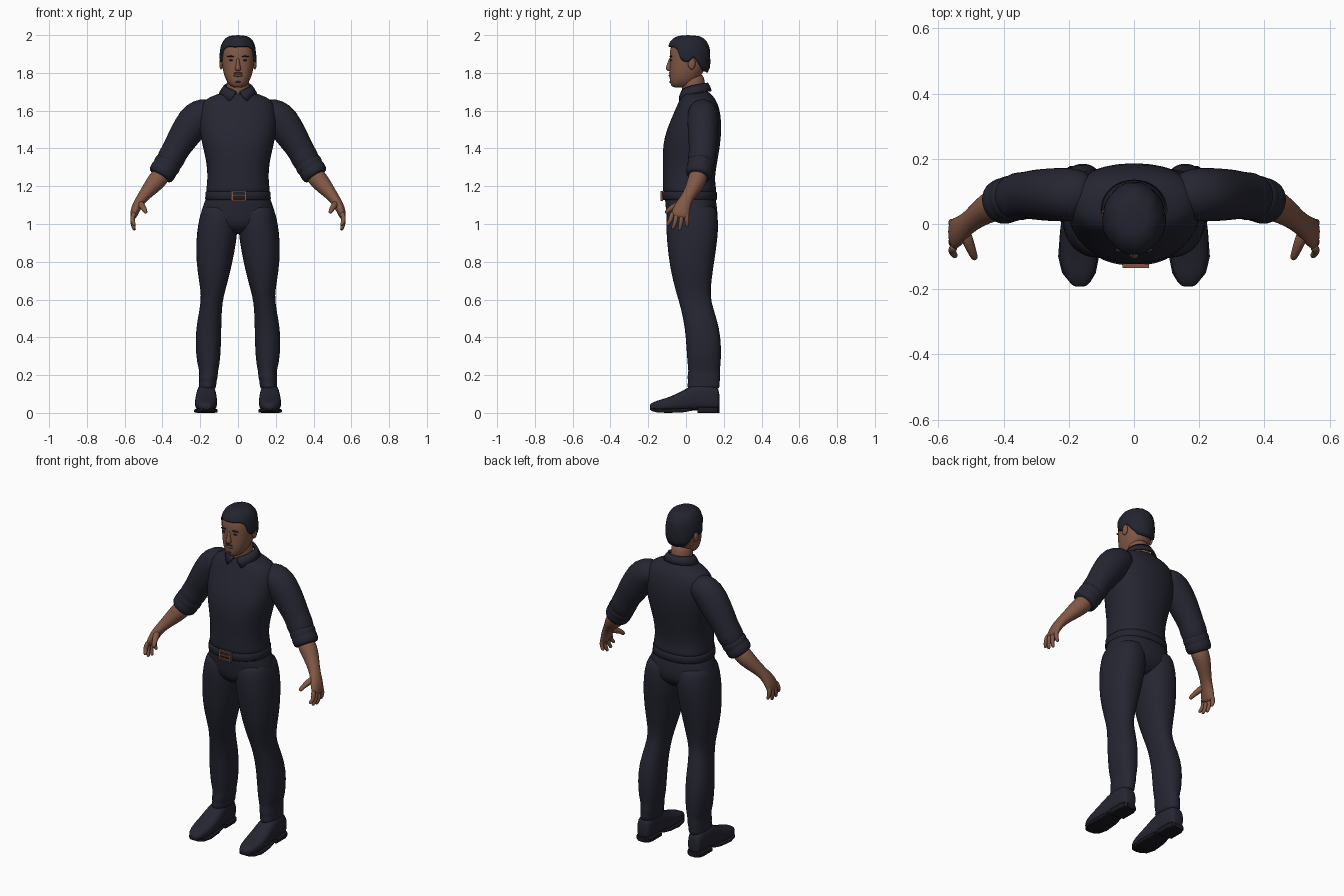
import bpy, bmesh, math
from mathutils import Vector


def material(name, rgb):
    m = bpy.data.materials.new(name)
    m.diffuse_color = (*rgb, 1)
    return m


NAVY = material("navy_cloth", (0.018, 0.019, 0.031))
SKIN = material("brown_skin", (0.225, 0.098, 0.060))
HAIR = material("dark_hair", (0.016, 0.017, 0.027))
SOLE = material("black_sole", (0.010, 0.010, 0.015))
LIPS = material("dark_lips", (0.150, 0.055, 0.040))
BUCKLE = material("copper_buckle", (0.240, 0.085, 0.045))


def finish(name, bm, mat, subsurf=1, smooth=True):
    bmesh.ops.recalc_face_normals(bm, faces=bm.faces)
    me = bpy.data.meshes.new(name)
    bm.to_mesh(me)
    bm.free()
    me.materials.append(mat)
    for p in me.polygons:
        p.use_smooth = smooth
    ob = bpy.data.objects.new(name, me)
    bpy.context.collection.objects.link(ob)
    if subsurf:
        mod = ob.modifiers.new("smooth", "SUBSURF")
        mod.levels = mod.render_levels = subsurf
    return ob


def skin_rings(name, rings, mat, subsurf, smooth=True):
    """Join a list of closed rings into a capped solid."""
    bm = bmesh.new()
    vs = [[bm.verts.new(p) for p in ring] for ring in rings]
    n = len(vs[0])
    for a, b in zip(vs, vs[1:]):
        for i in range(n):
            j = (i + 1) % n
            bm.faces.new((a[i], a[j], b[j], b[i]))
    bm.faces.new(vs[0][::-1])
    bm.faces.new(vs[-1])
    return finish(name, bm, mat, subsurf, smooth)


def oval(n, power):
    for i in range(n):
        t = 2 * math.pi * (i + 0.5) / n
        c, s = math.cos(t), math.sin(t)
        yield (math.copysign(abs(c) ** (2 / power), c),
               math.copysign(abs(s) ** (2 / power), s))


def loft(name, rows, mat, axis="z", side=1, power=2.3, n=24, subsurf=1, smooth=True):
    """Rows are (position on axis, x0, x1, b0, b1)."""
    rings = []
    for t, x0, x1, b0, b1 in rows:
        ring = []
        for c, s in oval(n, power):
            x = side * ((x0 + x1) / 2 + c * (x1 - x0) / 2)
            b = (b0 + b1) / 2 + s * (b1 - b0) / 2
            ring.append((x, b, t) if axis == "z" else (x, t, b))
        rings.append(ring)
    return skin_rings(name, rings, mat, subsurf, smooth)


def sym(rows):
    return [(z, -w, w, y0, y1) for z, w, y0, y1 in rows]


def tube(name, pts, mat, side=1, n=16, subsurf=1):
    """Points are (x, y, z, radius along y, radius across)."""
    P = [Vector(p[:3]) for p in pts]
    rings = []
    for i, p in enumerate(pts):
        d = (P[min(i + 1, len(P) - 1)] - P[max(i - 1, 0)]).normalized()
        u = Vector((0, 1, 0))
        u = (u - d * u.dot(d)).normalized()
        v = d.cross(u)
        ring = [P[i] + u * p[3] * c + v * p[4] * s for c, s in oval(n, 2)]
        rings.append([(side * q.x, q.y, q.z) for q in ring])
    return skin_rings(name, rings, mat, subsurf)


def blob(name, loc, size, mat):
    bm = bmesh.new()
    bmesh.ops.create_uvsphere(bm, u_segments=16, v_segments=10, radius=1)
    for v in bm.verts:
        v.co = Vector(loc) + Vector(a * b for a, b in zip(v.co, size))
    return finish(name, bm, mat, 0)


def box(name, loc, size, mat):
    bm = bmesh.new()
    bmesh.ops.create_cube(bm, size=1)
    for v in bm.verts:
        v.co = Vector(loc) + Vector(a * b for a, b in zip(v.co, size))
    return finish(name, bm, mat, 0, False)


# Shirt body, trousers seat and belt
loft("shirt", sym([
    (1.15, .16, -.11, .15), (1.175, .17, -.123, .162), (1.195, .167, -.124, .158),
    (1.25, .161, -.123, .152), (1.33, .167, -.124, .166), (1.42, .19, -.123, .182),
    (1.50, .205, -.103, .188), (1.58, .205, -.068, .185), (1.64, .195, -.042, .168),
    (1.672, .155, -.028, .148), (1.695, .085, -.016, .127), (1.705, .06, 0, .11)]), NAVY, n=32)
loft("trousers_seat", sym([
    (1.17, .16, -.11, .15), (1.13, .172, -.113, .158), (1.08, .192, -.106, .166),
    (1.02, .206, -.103, .17), (.98, .17, -.085, .14), (.945, .06, -.04, .10)]), NAVY, n=32)
loft("belt", sym([(1.128, .170, -.122, .160), (1.132, .174, -.126, .164),
                  (1.168, .172, -.127, .163), (1.172, .168, -.123, .159)]), HAIR, n=64, subsurf=0)

# Buckle frame and prong
for x in (-.03, .04):
    box("buckle_side", (x, -.129, 1.149), (.012, .012, .054), BUCKLE)
for z in (1.126, 1.172):
    box("buckle_bar", (.005, -.129, z), (.082, .012, .008), BUCKLE)
box("buckle_prong", (.004, -.130, 1.149), (.07, .010, .008), BUCKLE)

# Collar: open folded band with two points at the front
bm = bmesh.new()
grid = []
for gap, rx, ry, drop, point in ((8, .066, .064, .012, 0), (8, .072, .071, 0, 0),
                                 (14, .084, .080, .018, .008), (27, .098, .088, .042, .03)):
    row = []
    for i in range(33):
        a = math.radians(gap + (360 - 2 * gap) * i / 32)
        z = 1.69 + .055 * math.sin(a / 2) ** .7 - drop - point * max(0, math.cos(a)) ** 4
        row.append(bm.verts.new((rx * math.sin(a), .045 - ry * math.cos(a), z)))
    grid.append(row)
for a, b in zip(grid, grid[1:]):
    for i in range(32):
        bm.faces.new((a[i], a[i + 1], b[i + 1], b[i]))
collar = finish("collar", bm, NAVY, 0)
mod = collar.modifiers.new("thickness", "SOLIDIFY")
mod.thickness, mod.offset = .007, 0

# Neck and head
tube("neck", [(0, .055, 1.63, .066, .07), (0, .045, 1.69, .063, .062),
              (0, .038, 1.74, .062, .06), (0, .035, 1.80, .062, .06)], SKIN, n=20)
loft("head", sym([
    (1.722, .024, -.066, .0), (1.732, .042, -.080, .03), (1.755, .060, -.086, .06),
    (1.785, .073, -.088, .08), (1.82, .082, -.088, .10), (1.86, .087, -.086, .11),
    (1.90, .088, -.088, .112), (1.94, .085, -.083, .11), (1.97, .066, -.06, .09),
    (1.985, .03, -.02, .05)]), SKIN)
loft("nose", sym([
    (1.885, .008, -.088, -.06), (1.86, .009, -.095, -.06), (1.835, .013, -.106, -.06),
    (1.820, .018, -.110, -.06), (1.808, .014, -.098, -.06)]), SKIN, n=12)
blob("lips", (0, -.084, 1.786), (.024, .008, .007), LIPS)
blob("moustache", (0, -.085, 1.799), (.024, .006, .003), HAIR)
blob("chin_beard", (0, -.082, 1.752), (.013, .006, .006), HAIR)
for s in (-1, 1):
    blob("eye", (s * .035, -.078, 1.867), (.013, .006, .005), HAIR)
    blob("eyebrow", (s * .037, -.080, 1.887), (.021, .008, .004), HAIR)
    blob("ear", (s * .089, .03, 1.85), (.010, .020, .032), SKIN)

# Hair cap: hairline height follows the angle from the face
LINE = [(0, 1.94), (40, 1.94), (58, 1.925), (70, 1.865), (88, 1.855),
        (104, 1.885), (122, 1.84), (140, 1.808), (181, 1.80)]


def hairline(deg):
    for (a, za), (b, zb) in zip(LINE, LINE[1:]):
        if a <= deg <= b:
            return za + (zb - za) * (deg - a) / (b - a)


bm = bmesh.new()
N, M = 64, 12
rows = []
for k in range(M):
    row = []
    for i in range(N):
        deg = 360 * i / N
        a = math.radians(deg)
        low = hairline(min(deg, 360 - deg))
        z = low + (1.996 - low) * math.sin(math.pi / 2 * k / (M - .6))
        s = (z - 1.86) / .14
        r = (1 - s ** 3) ** (1 / 3) if s > 0 else 1 - .7 * s * s
        r *= 1 + .012 * math.sin(9 * a + 8 * s)
        ry = .118 if math.cos(a) > 0 else .114
        row.append(bm.verts.new((.097 * r * math.sin(a), .015 - ry * r * math.cos(a), z)))
    rows.append(row)
for a, b in zip(rows, rows[1:]):
    for i in range(N):
        j = (i + 1) % N
        bm.faces.new((a[i], a[j], b[j], b[i]))
top = bm.verts.new((0, .01, 2.0))
for i in range(N):
    bm.faces.new((rows[-1][i], rows[-1][(i + 1) % N], top))
hair = finish("hair", bm, HAIR, 0)
mod = hair.modifiers.new("thickness", "SOLIDIFY")
mod.thickness, mod.offset = .012, -1

# Limbs, mirrored left and right
for s, tag in ((1, "left"), (-1, "right")):
    tube(tag + "_sleeve", [
        (.12, .09, 1.60, .06, .055), (.17, .09, 1.595, .080, .078), (.215, .09, 1.567, .084, .094),
        (.26, .09, 1.505, .082, .089), (.305, .09, 1.435, .078, .079), (.335, .088, 1.385, .071, .071),
        (.352, .085, 1.352, .077, .075), (.37, .08, 1.32, .068, .069), (.40, .07, 1.27, .06, .06)],
        NAVY, s, n=20)
    tube(tag + "_rolled_cuff", [
        (.362, .083, 1.335, .06, .06), (.367, .081, 1.327, .071, .073), (.380, .077, 1.305, .073, .075),
        (.386, .075, 1.296, .068, .069), (.392, .073, 1.287, .073, .074), (.410, .067, 1.258, .070, .071),
        (.415, .065, 1.250, .058, .058)], NAVY, s, n=20)
    tube(tag + "_forearm_and_palm", [
        (.39, .072, 1.28, .05, .05), (.425, .06, 1.235, .052, .052), (.46, .042, 1.195, .044, .044),
        (.498, .012, 1.150, .034, .032), (.522, -.006, 1.118, .037, .028), (.540, -.022, 1.085, .045, .026),
        (.552, -.031, 1.05, .050, .021), (.556, -.034, 1.030, .045, .014)], SKIN, s)
    for name, y, ty, tz in (("index", -.070, -.098, .992), ("middle", -.046, -.070, .972),
                            ("ring", -.020, -.034, .966), ("little", .003, .006, .985)):
        tube(f"{tag}_{name}_finger", [
            (.549, y, 1.065, .012, .012), (.558, y * .75 + ty * .25, 1.038, .0135, .0135),
            (.559, (y + ty) / 2, (1.038 + tz) / 2, .012, .012),
            (.549, ty, tz + .006, .010, .010), (.547, ty, tz, .006, .006)], SKIN, s, n=10)
    tube(tag + "_thumb", [
        (.522, -.018, 1.115, .022, .02), (.506, -.062, 1.092, .018, .018), (.497, -.085, 1.08, .014, .014),
        (.489, -.103, 1.063, .012, .012), (.487, -.108, 1.057, .006, .006)], SKIN, s, n=10)
    loft(tag + "_trouser_leg", [
        (1.11, .02, .178, -.09, .15), (1.06, .004, .198, -.103, .167), (1.0, .0, .212, -.106, .172),
        (.92, .006, .222, -.103, .168), (.8, .028, .222, -.09, .15), (.7, .052, .207, -.07, .135),
        (.62, .076, .194, -.047, .128), (.55, .086, .203, -.026, .145), (.45, .088, .223, -.006, .178),
        (.35, .09, .226, .002, .187), (.26, .096, .217, .007, .185), (.22, .107, .203, .014, .178),
        (.19, .106, .208, .005, .183), (.165, .115, .205, .012, .178), (.14, .114, .209, .004, .18),
        (.12, .122, .204, .012, .174)], NAVY, side=s)
    loft(tag + "_shoe", [
        (.178, .140, .200, .025, .10), (.168, .126, .211, .012, .145), (.10, .12, .217, .012, .16),
        (.04, .115, .221, .014, .15), (.0, .112, .225, .012, .128), (-.05, .110, .229, .01, .100),
        (-.11, .112, .228, .01, .076), (-.16, .122, .215, .01, .064), (-.188, .142, .190, .018, .048),
        (-.192, .150, .182, .024, .042)], NAVY, axis="y", side=s, power=2.8)
    loft(tag + "_front_sole", [
        (.035, .120, .219, .012, .026), (-.02, .112, .227, .002, .024), (-.10, .107, .233, 0, .020),
        (-.15, .117, .221, .002, .022), (-.178, .134, .198, .009, .026), (-.190, .150, .182, .016, .030)],
        SOLE, axis="y", side=s, power=5, subsurf=0, smooth=False)
    loft(tag + "_heel", [
        (.06, .119, .220, 0, .032), (.14, .119, .220, 0, .032), (.168, .128, .211, 0, .032),
        (.178, .142, .197, 0, .032)], SOLE, axis="y", side=s, power=6, subsurf=0, smooth=False)
